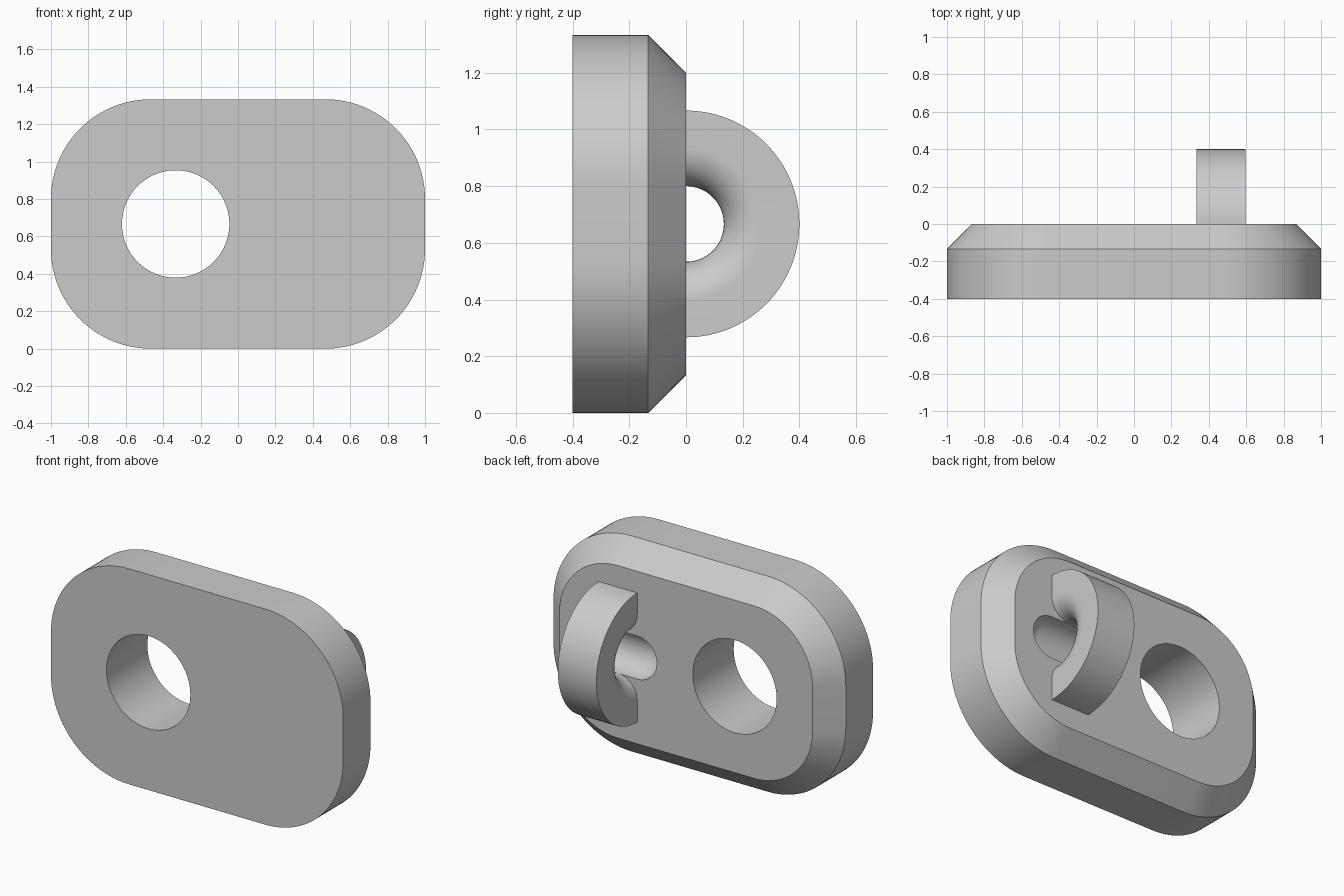
import bpy, bmesh
from math import sin, cos, pi, radians
from mathutils import Matrix, Vector

if "Cube" in bpy.data.objects:
    bpy.data.objects.remove(bpy.data.objects["Cube"])

MID = 2 / 3          # height of the hole, loop and groove axis
CHAMFER = 2 / 15
LOOP_X = (1 / 3, 0.597)

grey = bpy.data.materials.new("plain grey")
grey.use_nodes = True
grey.diffuse_color = (0.6, 0.6, 0.6, 1)
grey.node_tree.nodes["Principled BSDF"].inputs["Base Color"].default_value = (0.6, 0.6, 0.6, 1)


def make_object(name, bm):
    bmesh.ops.recalc_face_normals(bm, faces=bm.faces)
    mesh = bpy.data.meshes.new(name)
    bm.to_mesh(mesh)
    bm.free()
    mesh.materials.append(grey)
    obj = bpy.data.objects.new(name, mesh)
    bpy.context.collection.objects.link(obj)
    return obj


def activate(obj):
    bpy.ops.object.select_all(action='DESELECT')
    obj.select_set(True)
    bpy.context.view_layer.objects.active = obj


def rounded_ring(bm, y, inset, steps=24):
    """Rounded rectangle in the xz plane, shrunk by inset."""
    radius = 0.8 * MID - inset
    ring = []
    for quarter, (sx, sz) in enumerate([(1, 1), (-1, 1), (-1, -1), (1, -1)]):
        for i in range(steps + 1):
            a = (quarter + i / steps) * pi / 2
            ring.append(bm.verts.new((sx * (1 - 0.8 * MID) + radius * cos(a), y,
                                      MID + sz * 0.2 * MID + radius * sin(a))))
    return ring


def bridge(bm, a, b):
    for i in range(len(a)):
        j = (i + 1) % len(a)
        bm.faces.new((a[i], a[j], b[j], b[i]))


# Plate with a chamfered back edge
bm = bmesh.new()
rings = [rounded_ring(bm, y, d) for y, d in [(-0.4, 0), (-CHAMFER, 0), (0, CHAMFER)]]
bm.faces.new(rings[0])
bm.faces.new(rings[-1])
for a, b in zip(rings, rings[1:]):
    bridge(bm, a, b)
plate = make_object("plate", bm)

# Cutter for the round through hole
bm = bmesh.new()
bmesh.ops.create_cone(bm, cap_ends=True, segments=96, radius1=0.287, radius2=0.287, depth=2,
                      matrix=Matrix.Translation((-1 / 3, 0, MID)) @ Matrix.Rotation(pi / 2, 4, 'X'))
hole_cutter = make_object("hole_cutter", bm)

# Capsule cutter for the round-ended groove under the loop
bm = bmesh.new()
bmesh.ops.create_uvsphere(bm, u_segments=48, v_segments=24, radius=CHAMFER,
                          matrix=Matrix.Rotation(pi / 2, 4, 'Y'))
middle = [e for e in bm.edges if all(abs(v.co.x) < 1e-4 for v in e.verts)]
bmesh.ops.split_edges(bm, edges=middle)
for face in bm.faces:
    side = LOOP_X[1] if face.calc_center_median().x > 0 else LOOP_X[0]
    for v in face.verts:
        v.tag = side == LOOP_X[1]
for v in bm.verts:
    v.co += Vector((LOOP_X[1] if v.tag else LOOP_X[0], 0, MID))
bmesh.ops.bridge_loops(bm, edges=[e for e in bm.edges if e.is_boundary])
groove_cutter = make_object("groove_cutter", bm)

# Cut the hole and groove out of the plate
activate(plate)
for cutter in (hole_cutter, groove_cutter):
    cutter.hide_render = True
    mod = plate.modifiers.new(cutter.name, 'BOOLEAN')
    mod.operation = 'DIFFERENCE'
    mod.solver = 'EXACT'
    mod.object = cutter
    bpy.ops.object.modifier_apply(modifier=mod.name)
    bpy.data.objects.remove(cutter)

# Half-ring loop on the back, with a rounded inner edge
bm = bmesh.new()
half = (LOOP_X[1] - LOOP_X[0]) / 2
centre = sum(LOOP_X) / 2
profile = [(LOOP_X[1], 0.4), (LOOP_X[0], 0.4)]
for i in range(25):
    a = pi * i / 24
    profile.append((centre - half * cos(a), 2 * CHAMFER - CHAMFER * sin(a)))
steps = 64
sections = []
for s in range(steps + 1):
    t = pi * s / steps
    sections.append([bm.verts.new((x, r * sin(t), MID + r * cos(t))) for x, r in profile])
for a, b in zip(sections, sections[1:]):
    bridge(bm, a, b)
bm.faces.new(sections[0])
bm.faces.new(sections[-1])
loop = make_object("loop", bm)

for obj in (plate, loop):
    activate(obj)
    bpy.ops.object.shade_smooth_by_angle(angle=radians(30))
